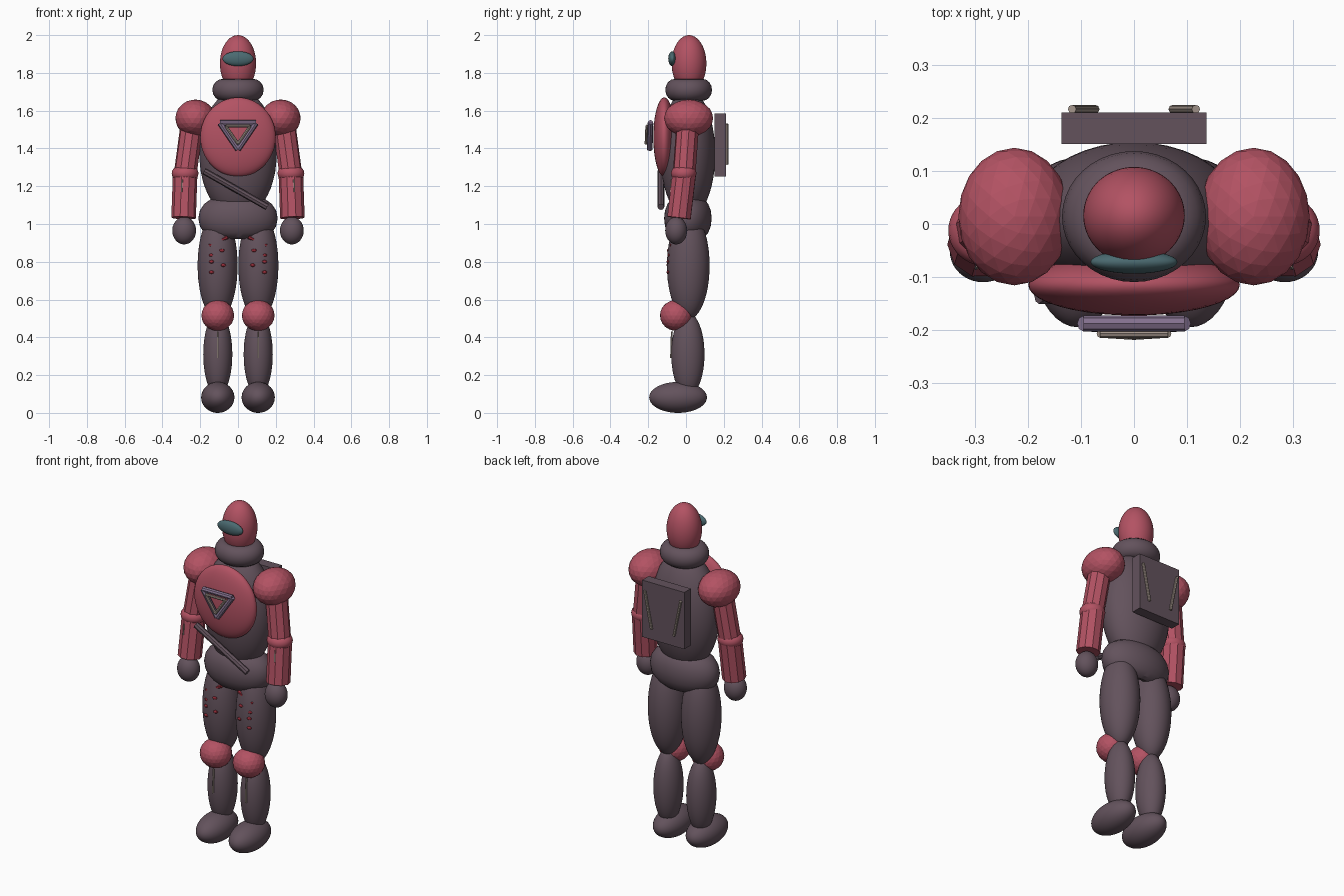
import bpy
from mathutils import Vector

if "Cube" in bpy.data.objects:
    bpy.data.objects.remove(bpy.data.objects["Cube"])


def mat(name, r, g, b):
    m = bpy.data.materials.new(name)
    m.diffuse_color = (r, g, b, 1)
    m.use_nodes = True
    m.node_tree.nodes["Principled BSDF"].inputs["Base Color"].default_value = m.diffuse_color
    return m


RED = mat("armour_red", 0.45, 0.085, 0.125)
DARK = mat("suit_plum_grey", 0.125, 0.085, 0.108)
TEAL = mat("visor_teal", 0.07, 0.145, 0.165)
LILAC = mat("frame_lilac", 0.23, 0.165, 0.27)
TAN = mat("trim_tan", 0.37, 0.30, 0.26)
CRIMSON = mat("mark_crimson", 0.30, 0.025, 0.04)


def finish(name, m, smooth=False):
    o = bpy.context.object
    o.name = name
    o.data.materials.append(m)
    bpy.ops.object.transform_apply(location=False, rotation=True, scale=True)
    if smooth:
        bpy.ops.object.shade_smooth_by_angle()
    return o


def blob(name, loc, radii, m, sub=4, rot=(0, 0, 0)):
    bpy.ops.mesh.primitive_ico_sphere_add(subdivisions=sub, radius=1, location=loc, rotation=rot)
    bpy.context.object.scale = radii
    return finish(name, m, sub > 3)


def ring(name, loc, major, minor, scale, m):
    bpy.ops.mesh.primitive_torus_add(major_segments=40, minor_segments=16,
                                     major_radius=major, minor_radius=minor, location=loc)
    bpy.context.object.scale = scale
    return finish(name, m, True)


def rod(name, a, b, r, m, sides=8):
    a, b = Vector(a), Vector(b)
    d = b - a
    bpy.ops.mesh.primitive_cylinder_add(vertices=sides, radius=r, depth=d.length,
                                        location=(a + b) / 2,
                                        rotation=d.to_track_quat('Z', 'Y').to_euler())
    return finish(name, m)


# Head and collar
blob("helmet", (0, 0.016, 1.85), (0.096, 0.092, 0.15), RED)
blob("visor", (0, -0.072, 1.875), (0.082, 0.022, 0.039), TEAL)
ring("collar", (0, 0.014, 1.71), 0.08, 0.056, (1, 0.91, 1.04), DARK)

# Torso, hips and chest plate
blob("torso", (0, 0.01, 1.37), (0.205, 0.145, 0.34), DARK)
ring("hips", (0, 0.01, 1.03), 0.105, 0.105, (1, 0.6, 1.03), DARK)
blob("chest_plate", (0, -0.115, 1.46), (0.2, 0.058, 0.21), RED)

# Triangular chest trim, made of two nested frames
def triangle(name, half, top, bottom, y, r, m):
    pts = [(-half, y, top), (half, y, top), (0, y - 0.004, bottom)]
    for i in range(3):
        rod(name, pts[i], pts[(i + 1) % 3], r, m)


triangle("outer_trim", 0.095, 1.535, 1.395, -0.188, 0.015, LILAC)
triangle("inner_trim", 0.064, 1.518, 1.425, -0.207, 0.008, TAN)
rod("waist_strap", (-0.18, -0.133, 1.28), (0.155, -0.133, 1.09), 0.018, DARK)

# Backpack
bpy.ops.mesh.primitive_cube_add(size=1, location=(0, 0.181, 1.418))
bpy.context.object.scale = (0.274, 0.06, 0.334)
finish("backpack", DARK)

# Limbs and mirrored details
for s in (-1, 1):
    rod("backpack_strip", (s * 0.117, 0.217, 1.53), (s * 0.073, 0.217, 1.315), 0.008, TAN)

    # Arm
    blob("shoulder", (s * 0.226, 0.014, 1.56), (0.106, 0.13, 0.099), RED, 3)
    rod("upper_arm", (s * 0.242, 0.01, 1.54), (s * 0.28, -0.01, 1.26), 0.061, RED, 10)
    ring("elbow", (s * 0.28, -0.012, 1.268), 0.034, 0.037, (1, 0.95, 1), RED)
    rod("forearm", (s * 0.28, -0.01, 1.26), (s * 0.288, -0.037, 1.032), 0.065, RED, 10)
    rod("forearm_strip", (s * 0.296, -0.079, 1.235), (s * 0.298, -0.083, 1.17), 0.004, TAN, 6)
    blob("hand", (s * 0.285, -0.052, 0.965), (0.063, 0.058, 0.073), DARK)

    # Leg
    blob("thigh", (s * 0.108, 0.012, 0.78), (0.106, 0.113, 0.285), DARK)
    blob("knee", (s * 0.107, -0.052, 0.516), (0.087, 0.086, 0.082), RED, 3)
    blob("shin", (s * 0.107, 0.01, 0.31), (0.077, 0.088, 0.22), DARK)
    rod("shin_strip", (s * 0.107, -0.075, 0.43), (s * 0.107, -0.079, 0.29), 0.005, TAN, 6)
    blob("foot", (s * 0.107, -0.042, 0.082), (0.088, 0.153, 0.082), DARK)

    # Thigh marks
    rod("thigh_bar", (s * 0.055, -0.075, 0.93), (s * 0.152, -0.078, 0.885), 0.009, CRIMSON, 6)
    for x, y, z in ((0.085, -0.094, 0.86), (0.14, -0.089, 0.835),
                    (0.078, -0.096, 0.782), (0.14, -0.095, 0.8), (0.14, -0.095, 0.745)):
        blob("thigh_mark", (s * x, y, z), (0.014, 0.008, 0.009), CRIMSON, 2)
